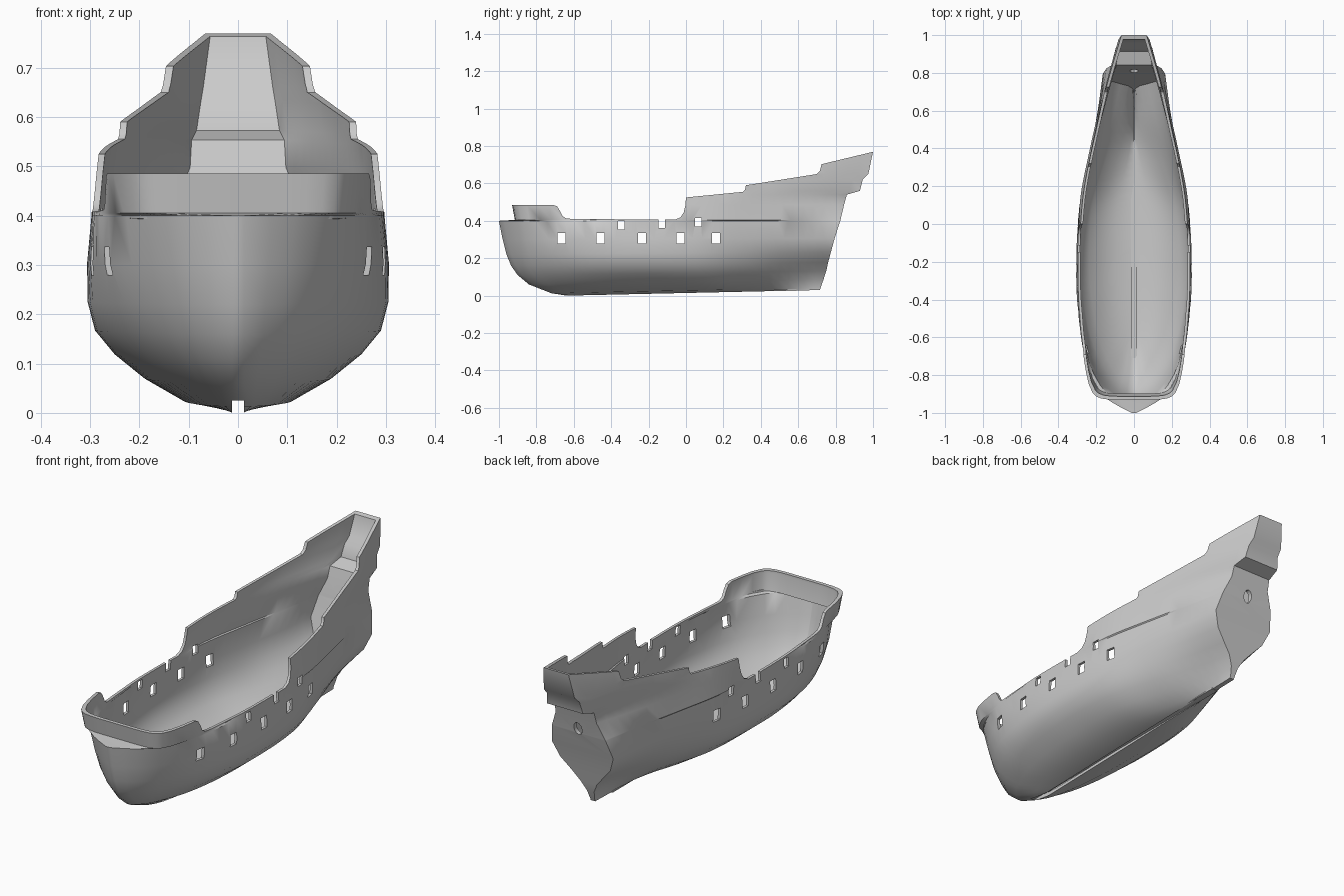
import bpy, bmesh, math

if "Cube" in bpy.data.objects:
    bpy.data.objects.remove(bpy.data.objects["Cube"])

WALL = 0.013
STATIONS = [0, .03, .07, .14, .25, .4, .6, .75, .88, 1]
# Waterlines: height, bow y, stern y, half breadths in thousandths from bow to stern
WATERLINES = [
    (0, -.64, .715, [12] * 10),
    (.013, -.72, .72, [12, 40, 60, 80, 100, 110, 98, 45, 20, 12]),
    (.06, -.84, .735, [12, 60, 95, 140, 175, 190, 180, 110, 50, 20]),
    (.11, -.90, .75, [12, 75, 125, 180, 225, 250, 235, 165, 90, 45]),
    (.16, -.935, .76, [12, 85, 145, 210, 265, 290, 270, 200, 130, 85]),
    (.22, -.96, .775, [12, 95, 160, 230, 280, 305, 285, 225, 170, 135]),
    (.3, -.98, .795, [12, 105, 175, 245, 288, 306, 290, 240, 195, 165]),
    (.4, -1, .825, [12, 115, 190, 250, 287, 297, 285, 235, 185, 145]),
    (.405, -.915, .826, [100, 170, 210, 248, 287, 297, 285, 235, 185, 143]),
    (.485, -.93, .845, [100, 175, 218, 253, 285, 292, 277, 226, 175, 110]),
    (.54, -.93, .86, [100, 175, 218, 253, 282, 288, 270, 222, 165, 107]),
    (.56, -.93, .93, [100, 175, 218, 253, 280, 285, 260, 212, 155, 97]),
]
# Upper stern: height, stern y and transom half breadth
UPPER_STERN = [(.62, .945, 88), (.65, .975, 83), (.79, 1.004, 64)]
for z, stern, width in UPPER_STERN:
    WATERLINES.append((z, -.93, stern, WATERLINES[11][3][:7] + [width + 117, width + 63, width]))


def smooth_value(values, u):
    """Cubic interpolation of station values."""
    last = len(STATIONS) - 1
    i = max(k for k in range(last) if STATIONS[k] <= u)

    def slope(k):
        a, b = max(k - 1, 0), min(k + 1, last)
        return (values[b] - values[a]) / (STATIONS[b] - STATIONS[a])

    h = STATIONS[i + 1] - STATIONS[i]
    s = (u - STATIONS[i]) / h
    return ((1 + 2 * s) * (1 - s) ** 2 * values[i] + s * (1 - s) ** 2 * h * slope(i)
            + s * s * (3 - 2 * s) * values[i + 1] + s * s * (s - 1) * h * slope(i + 1))


def hull_point(line, u, inside):
    z, bow, stern, widths = line
    half = smooth_value(widths, u) / 1000
    run = u * min(1, u / .25) if z > .402 else u      # blunt forecastle
    height = z + .03 * u * max(0, 1 - z / .4)         # keel rises aft
    if inside:
        half = max(half - WALL, .003)
        bow, stern = bow + .018, stern - .018
        lift = max(-1, 1 - z / .2)
        height += WALL * (lift if z < .2 else lift * (1 - 2 * u))
    return half, bow + (stern - bow) * run, height


def new_object(name, bm, material=None):
    bmesh.ops.recalc_face_normals(bm, faces=bm.faces)
    mesh = bpy.data.meshes.new(name)
    bm.to_mesh(mesh)
    bm.free()
    obj = bpy.data.objects.new(name, mesh)
    bpy.context.collection.objects.link(obj)
    if material:
        mesh.materials.append(material)
    return obj


def add_box(bm, center, size):
    verts = bmesh.ops.create_cube(bm, size=1)["verts"]
    bmesh.ops.scale(bm, vec=size, verts=verts)
    bmesh.ops.translate(bm, vec=center, verts=verts)


grey = bpy.data.materials.new("plain grey")
grey.use_nodes = True
grey.diffuse_color = (.6, .6, .6, 1)
grey.node_tree.nodes["Principled BSDF"].inputs["Base Color"].default_value = (.6, .6, .6, 1)

# Hull shell: outer and inner skins joined along the rim
columns = []
for a, b in zip(STATIONS, STATIONS[1:]):
    steps = max(2, round((b - a) / .03))
    columns += [a + (b - a) * k / steps for k in range(steps)]
columns.append(1)

bm = bmesh.new()
rims = []
for inside in (False, True):
    grid = []
    for u in columns:
        points = [hull_point(line, u, inside) for line in WATERLINES]
        left = [bm.verts.new(p) for p in points]
        right = [bm.verts.new((-x, y, z)) for x, y, z in points]
        grid.append(left[::-1] + right)
    for c, d in zip(grid, grid[1:]):
        for j in range(len(c) - 1):
            bm.faces.new((c[j], c[j + 1], d[j + 1], d[j]))
    # stem strip and transom
    for c in (grid[0], grid[-1]):
        for j in range(len(WATERLINES) - 1):
            bm.faces.new((c[j], c[j + 1], c[-2 - j], c[-1 - j]))
    rims.append([c[0] for c in grid] + [c[-1] for c in reversed(grid)])
outer, inner = rims
for k in range(len(outer)):
    bm.faces.new((outer[k - 1], outer[k], inner[k], inner[k - 1]))
hull = new_object("hull", bm, grey)

# Cutter for the stepped rail line
bm = bmesh.new()
rail = [(-1.2, .485), (-.71, .485), (-.69, .478), (-.675, .455), (-.66, .425), (-.64, .412),
        (-.6, .41), (-.06, .406), (-.03, .418), (-.012, .445), (-.004, .48), (0, .525),
        (.305, .555), (.315, .565), (.32, .59), (.7, .65), (.715, .665), (.725, .703),
        (1.1, .793), (1.1, 1), (-1.2, 1)]
face = bm.faces.new([bm.verts.new((-.6, y, z)) for y, z in rail])
swept = bmesh.ops.extrude_face_region(bm, geom=[face])["geom"]
bmesh.ops.translate(bm, vec=(1.2, 0, 0), verts=[v for v in swept if isinstance(v, bmesh.types.BMVert)])
rail_cutter = new_object("rail_cutter", bm)

# Cutter for gun ports, keel groove and rudder hole
bm = bmesh.new()
for y in (-.665, -.457, -.235, -.03, .16):
    add_box(bm, (0, y, .308), (1, .043, .056))
for y in (-.345, -.13, .065):
    add_box(bm, (0, y, .362 + (y + .5) * .04 + .008), (1, .035, .044))
add_box(bm, (0, -.1, 0), (.024, 1.7, .05))
hole = bmesh.ops.create_cone(bm, cap_ends=True, segments=12, radius1=1, radius2=1, depth=.3)["verts"]
bmesh.ops.scale(bm, vec=(.022, .032, 1), verts=hole)
for v in hole:
    v.co = (v.co.x, .83 + v.co.z, .425 + v.co.y)
port_cutter = new_object("port_cutter", bm)

bpy.context.view_layer.objects.active = hull
hull.select_set(True)
for cutter in (rail_cutter, port_cutter):
    mod = hull.modifiers.new("cut", "BOOLEAN")
    mod.operation = "DIFFERENCE"
    mod.solver = "EXACT"
    mod.object = cutter
    bpy.ops.object.modifier_apply(modifier=mod.name)
    bpy.data.objects.remove(cutter)
bpy.ops.object.shade_smooth_by_angle(angle=math.radians(35))

# Strip closing the keel groove from inside
bm = bmesh.new()
add_box(bm, (0, -.06, .0285), (.034, 1.3, .007))
new_object("keelson", bm, grey)
